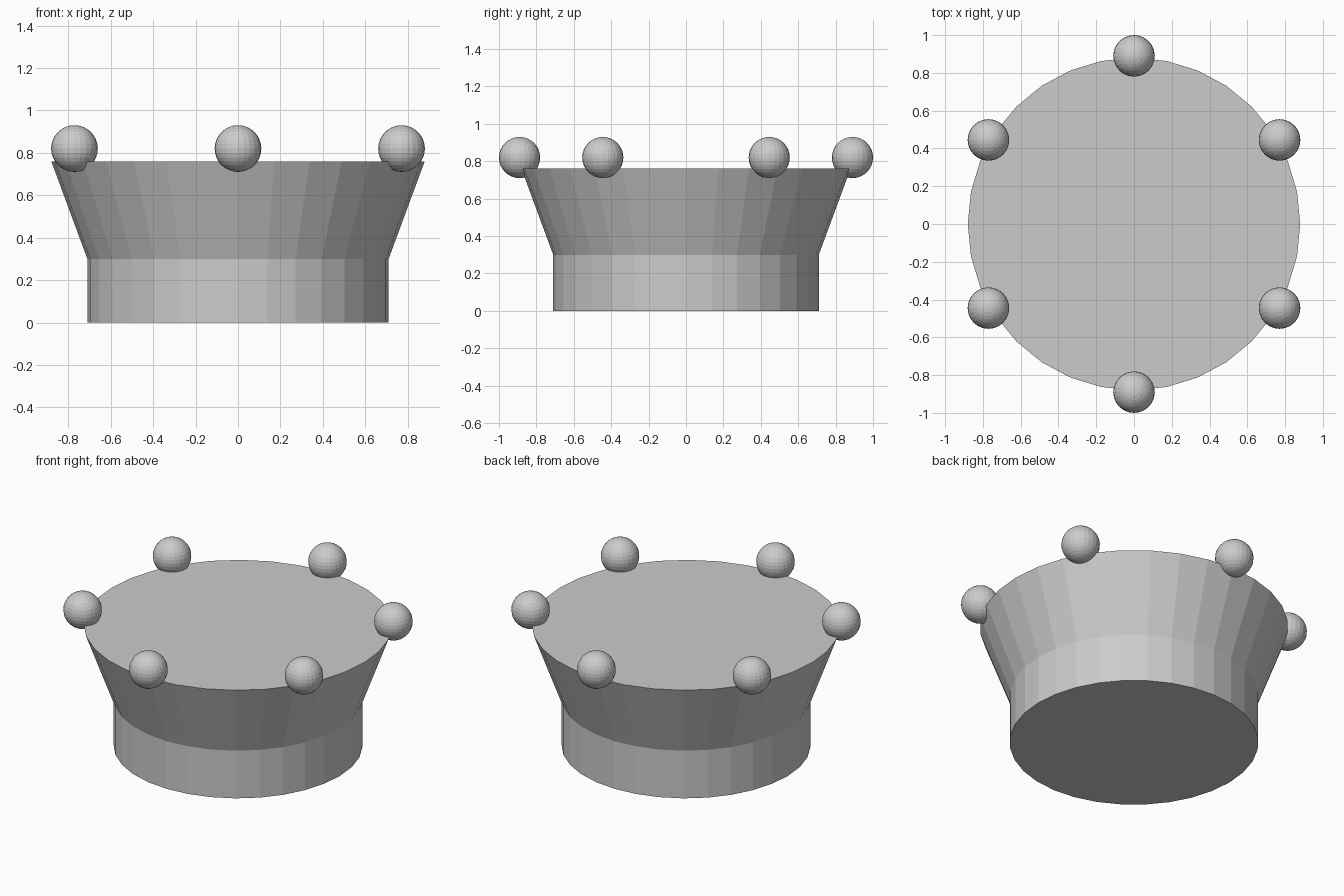
import bpy, bmesh, math
from mathutils import Matrix

if "Cube" in bpy.data.objects:
    bpy.data.objects.remove(bpy.data.objects["Cube"])

grey = bpy.data.materials.new("light grey")
grey.diffuse_color = (0.6, 0.6, 0.6, 1)
grey.use_nodes = True
grey.node_tree.nodes["Principled BSDF"].inputs["Base Color"].default_value = grey.diffuse_color


def finish(name, bm):
    bmesh.ops.recalc_face_normals(bm, faces=bm.faces)
    mesh = bpy.data.meshes.new(name)
    bm.to_mesh(mesh)
    bm.free()
    mesh.materials.append(grey)
    obj = bpy.data.objects.new(name, mesh)
    bpy.context.collection.objects.link(obj)
    return obj


# Body: straight band, then flared band, closed top and bottom
SIDES = 32
profile = [(0.71, 0.0), (0.71, 0.30), (0.88, 0.76)]
bm = bmesh.new()
rings = [[bm.verts.new((r * math.cos(2 * math.pi * i / SIDES),
                        r * math.sin(2 * math.pi * i / SIDES), z))
          for i in range(SIDES)] for r, z in profile]
for low, high in zip(rings, rings[1:]):
    for i in range(SIDES):
        j = (i + 1) % SIDES
        bm.faces.new((low[i], low[j], high[j], high[i]))
bm.faces.new(rings[0][::-1])
bm.faces.new(rings[-1])
finish("crown_body", bm)

# Six balls around the rim
for k in range(6):
    a = math.radians(30 + 60 * k)
    bm = bmesh.new()
    bmesh.ops.create_uvsphere(
        bm, u_segments=24, v_segments=16, radius=0.11,
        matrix=Matrix.Translation((0.89 * math.cos(a), 0.89 * math.sin(a), 0.82)))
    finish(f"rim_ball_{k + 1}", bm)
